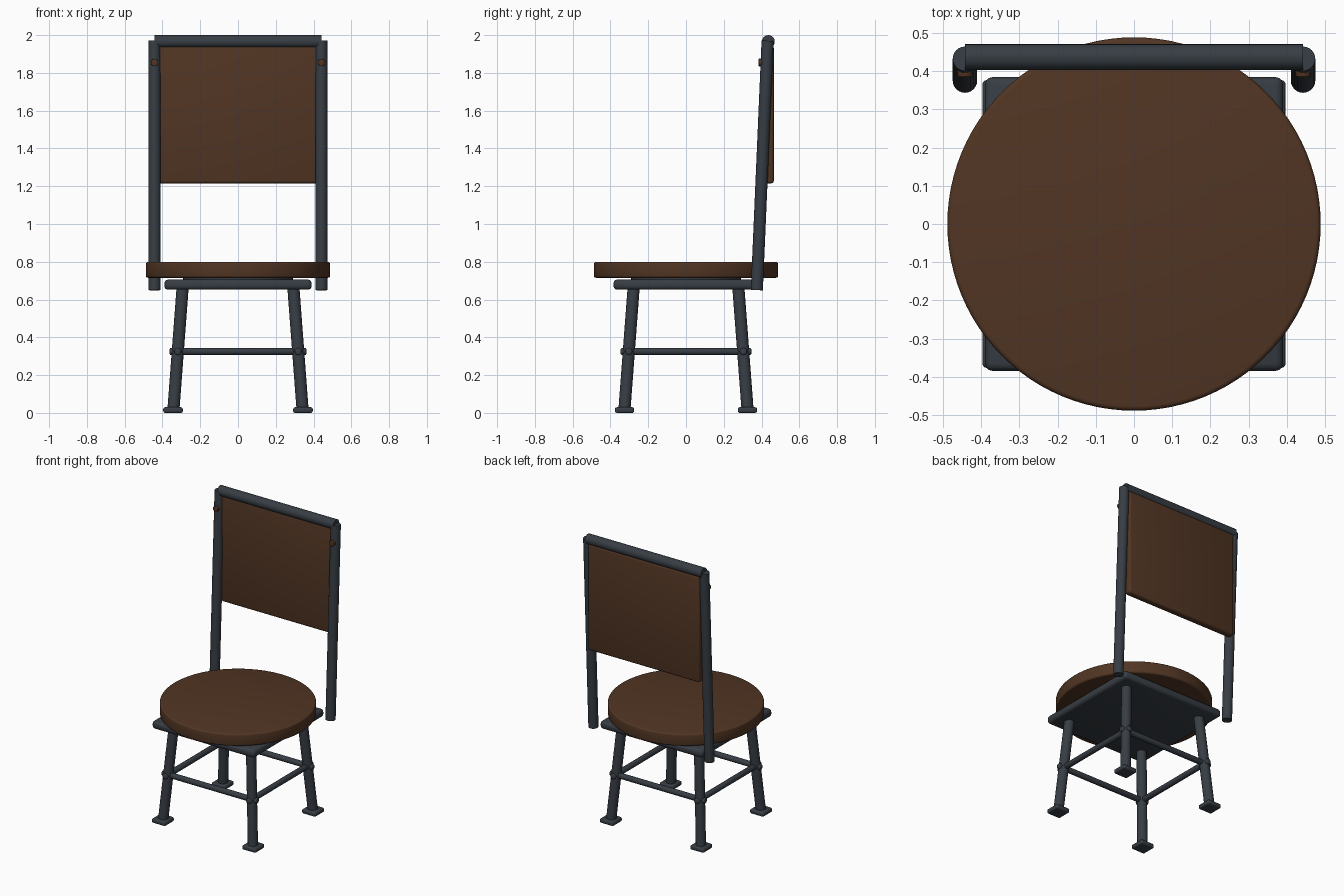
import bpy
import math
from mathutils import Vector

cube = bpy.data.objects.get("Cube")
if cube:
    bpy.data.objects.remove(cube, do_unlink=True)


def make_material(name, rgb):
    mat = bpy.data.materials.new(name)
    mat.use_nodes = True
    color = (*rgb, 1.0)
    mat.diffuse_color = color
    mat.node_tree.nodes["Principled BSDF"].inputs["Base Color"].default_value = color
    return mat


wood = make_material("dark brown wood", (0.083, 0.036, 0.017))
metal = make_material("dark grey metal", (0.038, 0.047, 0.058))


def finish(name, mat, bevel=0.0, segments=3):
    """Name, colour, bevel and smooth the active object."""
    obj = bpy.context.object
    obj.name = name
    obj.data.materials.append(mat)
    bpy.ops.object.transform_apply(location=False, rotation=True, scale=True)
    if bevel:
        mod = obj.modifiers.new("rounded edges", "BEVEL")
        mod.width = bevel
        mod.segments = segments
        mod.limit_method = "ANGLE"
        mod.angle_limit = math.radians(40)
        bpy.ops.object.modifier_apply(modifier=mod.name)
    bpy.ops.object.shade_smooth_by_angle(angle=math.radians(35))
    return obj


def box(name, center, size, mat, bevel):
    bpy.ops.mesh.primitive_cube_add(size=1, location=center)
    bpy.context.object.scale = size
    return finish(name, mat, bevel)


def rod(name, start, end, radius, mat, bevel=0.0, sides=24):
    start, end = Vector(start), Vector(end)
    axis = end - start
    bpy.ops.mesh.primitive_cylinder_add(
        vertices=sides, radius=radius, depth=axis.length,
        location=(start + end) / 2,
        rotation=axis.to_track_quat("Z", "Y").to_euler())
    return finish(name, mat, bevel)


# Round seat on a hub and a rounded square plate
rod("seat", (0, 0, 0.715), (0, 0, 0.80), 0.488, wood, 0.012, 96)
rod("seat_hub", (0, 0, 0.69), (0, 0, 0.72), 0.29, metal, 0, 48)
box("seat_plate", (0, 0, 0.679), (0.78, 0.768, 0.054), metal, 0.02)

# Splayed legs with square feet
for sx, side in ((-1, "right"), (1, "left")):
    for sy, end in ((-1, "front"), (1, "back")):
        rod(f"{end}_{side}_leg", (sx * 0.342, sy * 0.326, 0.015),
            (sx * 0.292, sy * 0.276, 0.68), 0.032, metal)
        box(f"{end}_{side}_foot", (sx * 0.344, sy * 0.325, 0.015),
            (0.104, 0.102, 0.03), metal, 0.01)

# Stretchers between the legs
for s, end, side in ((-1, "front", "right"), (1, "back", "left")):
    rod(f"{end}_stretcher", (-0.362, s * 0.303, 0.325), (0.362, s * 0.303, 0.325),
        0.019, metal, 0.008, 16)
    rod(f"{side}_stretcher", (s * 0.319, -0.346, 0.325), (s * 0.319, 0.346, 0.325),
        0.019, metal, 0.008, 16)

# Leaning back posts with a small bolt in each
for s, side in ((-1, "right"), (1, "left")):
    rod(f"{side}_back_post", (s * 0.442, 0.375, 0.65), (s * 0.442, 0.432, 1.97),
        0.032, metal)
    rod(f"{side}_bolt", (s * 0.442, 0.384, 1.855), (s * 0.442, 0.43, 1.855),
        0.02, wood, 0.004, 16)

# Top rail and back panel
rod("top_rail", (-0.442, 0.436, 1.966), (0.442, 0.436, 1.966), 0.034, metal)
box("back_panel", (0, 0.44, 1.58), (0.85, 0.05, 0.73), wood, 0.014)
